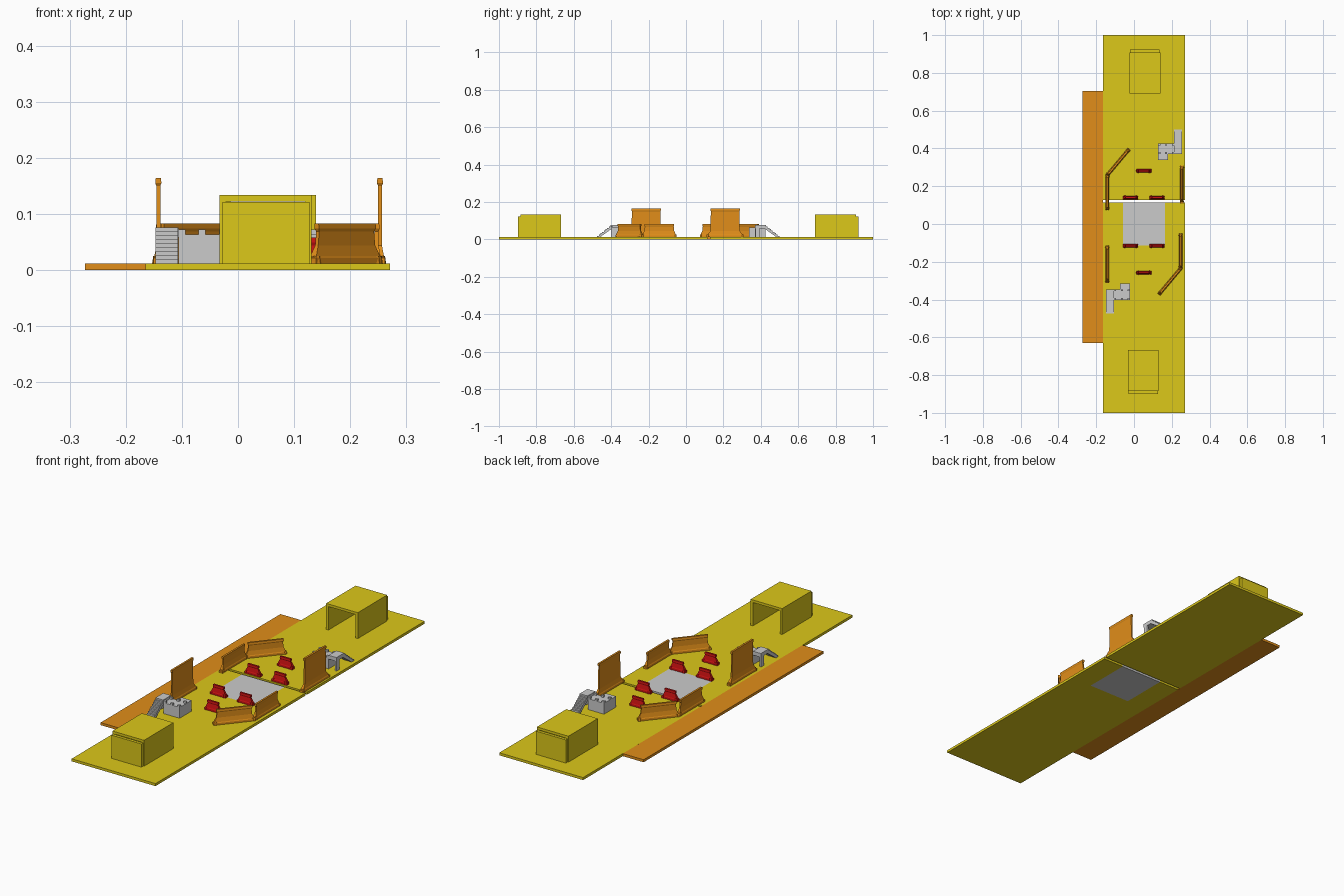
import bpy, bmesh, math
from mathutils import Matrix

if "Cube" in bpy.data.objects:
    bpy.data.objects.remove(bpy.data.objects["Cube"])

F = 0.012                      # floor thickness
CX, CY = 0.053, 0.012          # centre of the half-turn symmetry


def material(name, rgb):
    m = bpy.data.materials.new(name)
    m.diffuse_color = (*rgb, 1)
    m.use_nodes = True
    m.node_tree.nodes["Principled BSDF"].inputs["Base Color"].default_value = m.diffuse_color
    return m


YELLOW = material("yellow", (0.72, 0.58, 0.01))
ORANGE = material("orange", (0.75, 0.27, 0.01))
RED = material("red", (0.6, 0.006, 0.006))


def finish(name, bm, mat=None):
    bmesh.ops.recalc_face_normals(bm, faces=bm.faces)
    me = bpy.data.meshes.new(name)
    bm.to_mesh(me)
    bm.free()
    if mat:
        me.materials.append(mat)
    ob = bpy.data.objects.new(name, me)
    bpy.context.collection.objects.link(ob)
    return ob


def add_box(bm, x0, x1, y0, y1, z0, z1):
    m = Matrix.Translation(((x0 + x1) / 2, (y0 + y1) / 2, (z0 + z1) / 2))
    bmesh.ops.create_cube(bm, size=1, matrix=m @ Matrix.Diagonal((x1 - x0, y1 - y0, z1 - z0, 1)))


def boxes(name, items, mat=None):
    bm = bmesh.new()
    for it in items:
        add_box(bm, *it)
    return finish(name, bm, mat)


def add_prism(bm, pts, vec):
    f = bm.faces.new([bm.verts.new(p) for p in pts])
    r = bmesh.ops.extrude_face_region(bm, geom=[f])
    bmesh.ops.translate(bm, vec=vec, verts=[v for v in r["geom"] if isinstance(v, bmesh.types.BMVert)])


def half_turn(ob):
    c = ob.copy()
    c.name = "back_" + ob.name
    bpy.context.collection.objects.link(c)
    piv = Matrix.Translation((CX, CY, 0))
    c.matrix_world = piv @ Matrix.Rotation(math.pi, 4, 'Z') @ piv.inverted() @ ob.matrix_basis


def barrier(name, x, y, angle, half, height, inset, mat):
    """Thin panel with a flared foot, a top rail and round feet at both ends."""
    top = half - inset
    rows = [(0, half, 0.009), (0.009, half, 0.009), (0.013, half - inset * 0.3, 0.007),
            (0.032, top, 0.0035), (height - 0.014, top - 0.003, 0.0035),
            (height - 0.009, top, 0.0055), (height, top, 0.0045)]
    bm = bmesh.new()
    rings = [[bm.verts.new((sx * l, sy * t, z)) for sx, sy in ((-1, -1), (1, -1), (1, 1), (-1, 1))]
             for z, l, t in rows]
    for a, b in zip(rings, rings[1:]):
        for i in range(4):
            j = (i + 1) % 4
            bm.faces.new((a[i], a[j], b[j], b[i]))
    bm.faces.new(rings[0][::-1])
    bm.faces.new(rings[-1])
    for s in (-1, 1):
        bmesh.ops.create_cone(bm, cap_ends=True, segments=10, radius1=0.011, radius2=0.009, depth=0.013,
                              matrix=Matrix.Translation((s * (half - 0.01), 0, 0.0065)))
    ob = finish(name, bm, mat)
    ob.matrix_basis = Matrix.Translation((x, y, F)) @ Matrix.Rotation(math.radians(angle), 4, 'Z')
    return ob


# Floor: front slab with a notch for the grey panel, back slab, side strip
bm = bmesh.new()
add_prism(bm, [(x, y, 0) for x, y in ((-0.165, -1), (0.271, -1), (0.271, 0.114), (0.163, 0.114),
               (0.163, -0.113), (-0.058, -0.113), (-0.058, 0.114), (-0.165, 0.114))], (0, 0, F))
finish("front_floor", bm, YELLOW)
boxes("back_floor", [(-0.165, 0.271, 0.127, 1, 0, F)], YELLOW)
boxes("side_strip", [(-0.273, -0.165, -0.63, 0.705, 0, F)], ORANGE)
boxes("centre_panel", [(-0.058, 0.163, -0.113, 0.114, 0, F)])

# Shelters, open towards the middle
shelter = boxes("shelter", [
    (-0.033, -0.021, -0.885, -0.667, F, 0.122),
    (0.119, 0.131, -0.885, -0.667, F, 0.122),
    (-0.033, 0.131, -0.885, -0.667, 0.122, 0.134),
    (-0.028, 0.127, -0.899, -0.885, F, 0.121)], YELLOW)
half_turn(shelter)

# Stairs, tower and landing
stairs = bmesh.new()
n, y0, y1, z1 = 9, -0.475, -0.395, 0.076
pts = [(y0, F)]
for i in range(n):
    z = F + (z1 - F) * (i + 1) / n
    pts += [(y0 + (y1 - y0) * i / n, z), (y0 + (y1 - y0) * (i + 1) / n, z)]
pts += [(y1, z1 - 0.018), (y0 + 0.016, F)]
add_prism(stairs, [(-0.147, y, z) for y, z in pts], (0.04, 0, 0))
half_turn(finish("stairs", stairs))
T = 0.063
tower = [(-0.106, -0.022, -0.402, -0.346, F, T), (-0.074, -0.022, -0.346, -0.314, F, T),
         (-0.147, -0.106, -0.395, -0.346, 0.058, 0.076),
         (-0.147, -0.138, -0.37, -0.348, F, 0.058)]
for x in (-0.106, -0.07, -0.034):
    tower.append((x, x + 0.012, -0.402, -0.392, T, T + 0.009))
    tower.append((x, x + 0.012, -0.356, -0.346, T, T + 0.009))
half_turn(boxes("tower", tower))

# Bent low walls
half_turn(barrier("low_wall_straight", 0.247, -0.143, 90, 0.093, 0.071, 0.013, ORANGE))
half_turn(barrier("low_wall_diagonal", 0.191, -0.302, 50, 0.092, 0.071, 0.013, ORANGE))

# Tall panels
barrier("tall_panel_left", -0.142, -0.213, 90, 0.1, 0.152, 0.021, ORANGE)
barrier("tall_panel_right", 0.253, 0.209, 90, 0.1, 0.152, 0.021, ORANGE)

# Small red barriers around the middle
for i, (x, y) in enumerate(((-0.018, -0.116), (0.122, -0.116), (0.052, -0.258),
                            (-0.018, 0.14), (0.122, 0.14), (0.052, 0.281))):
    barrier(f"red_barrier_{i + 1}", x, y, 0, 0.04, 0.046, 0.012, RED)
